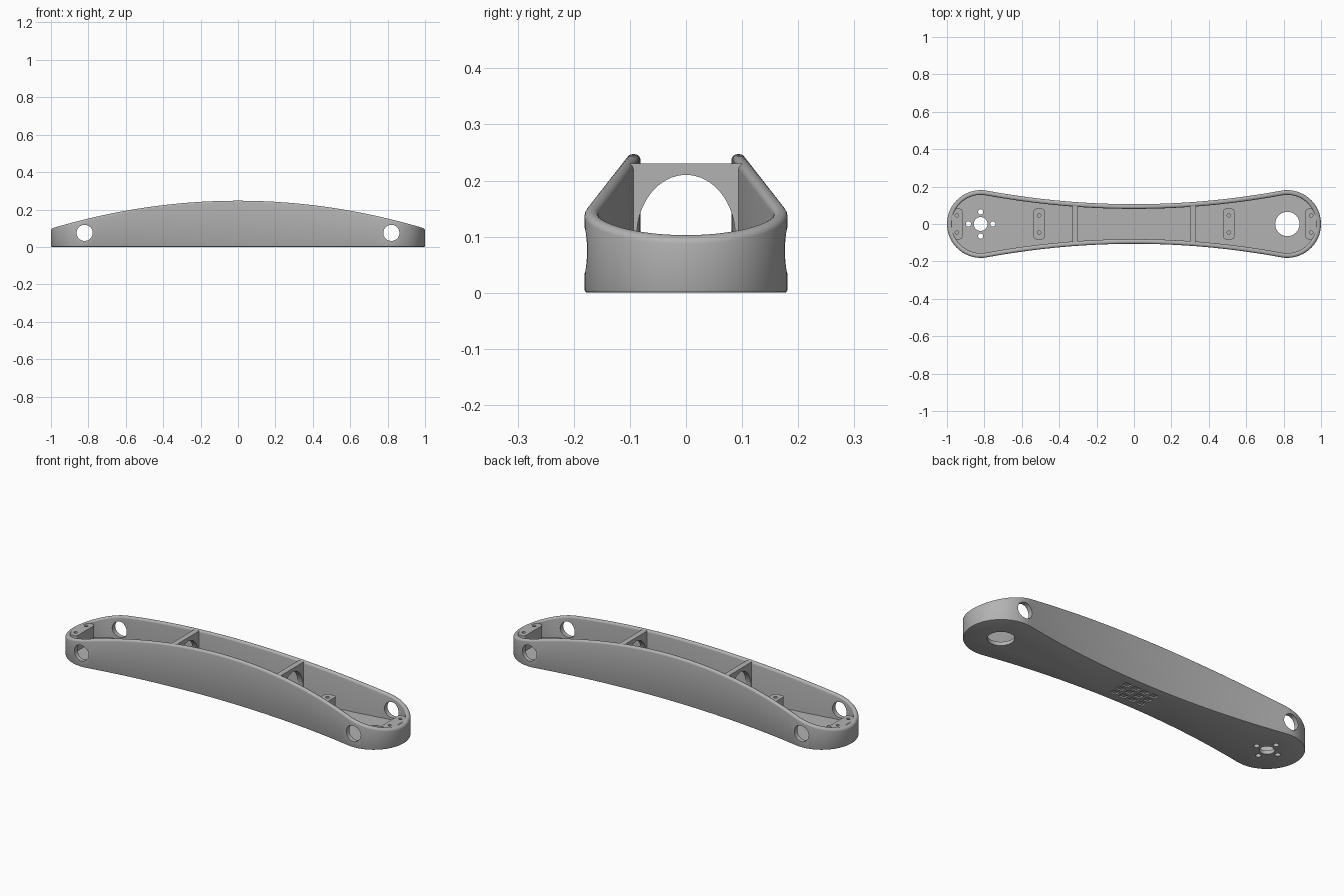
import bpy, bmesh, math
from mathutils import Matrix, Vector

cube = bpy.data.objects.get("Cube")
if cube:
    bpy.data.objects.remove(cube, do_unlink=True)

grey = bpy.data.materials.new("matte_grey")
grey.use_nodes = True
grey.diffuse_color = (0.45, 0.45, 0.45, 1)
grey.node_tree.nodes["Principled BSDF"].inputs["Base Color"].default_value = (0.45, 0.45, 0.45, 1)

END_X, END_R, WAIST = 0.819, 0.181, 0.106
WALL, FLOOR, ROUND = 0.025, 0.02, 0.011


def make(name, bm):
    bmesh.ops.recalc_face_normals(bm, faces=bm.faces)
    mesh = bpy.data.meshes.new(name)
    bm.to_mesh(mesh)
    bm.free()
    mesh.materials.append(grey)
    obj = bpy.data.objects.new(name, mesh)
    bpy.context.collection.objects.link(obj)
    return obj


def add_box(bm, centre, size):
    mat = Matrix.Translation(centre) @ Matrix.Diagonal((*size, 1))
    return bmesh.ops.create_cube(bm, size=1, matrix=mat)["verts"]


def add_cylinder(bm, centre, radius, depth, axis="Z", stretch=1, sides=40):
    turn = {"Z": Matrix.Identity(4), "Y": Matrix.Rotation(math.pi / 2, 4, "X"),
            "X": Matrix.Rotation(math.pi / 2, 4, "Y")}[axis]
    mat = Matrix.Translation(centre) @ Matrix.Diagonal((1, 1, stretch, 1)) @ turn
    bmesh.ops.create_cone(bm, cap_ends=True, segments=sides, radius1=radius,
                          radius2=radius, depth=depth, matrix=mat)


def carve(obj, cutter_bm):
    cutter = make("cutter", cutter_bm)
    cutter.hide_render = True
    mod = obj.modifiers.new("cut", "BOOLEAN")
    mod.operation, mod.solver, mod.object = "DIFFERENCE", "EXACT", cutter
    activate(obj)
    bpy.ops.object.modifier_apply(modifier=mod.name)
    bpy.data.objects.remove(cutter, do_unlink=True)


def activate(obj):
    bpy.ops.object.select_all(action="DESELECT")
    obj.select_set(True)
    bpy.context.view_layer.objects.active = obj


def smooth(obj):
    activate(obj)
    bpy.ops.object.shade_smooth_by_angle(angle=math.radians(30))


def outline():
    """Points and outward normals: round ends joined by waisted sides."""
    tilt = 0.185
    touch_x = END_X - END_R * math.sin(tilt)
    curve = (END_R * math.cos(tilt) - WAIST) / touch_x ** 2
    half = []
    for i in range(33):
        a = -math.pi / 2 - tilt + (math.pi + 2 * tilt) * i / 32
        n = Vector((math.cos(a), math.sin(a)))
        half.append((Vector((END_X, 0)) + n * END_R, n))
    for i in range(1, 32):
        x = touch_x * (1 - 2 * i / 32)
        n = Vector((-2 * curve * x, 1)).normalized()
        half.append((Vector((x, WAIST + curve * x * x)), n))
    return half + [(-p, -n) for p, n in half]


def rim_height(x):
    return 0.247 - 0.149 * x * x


# Tray: cross-section swept round the outline (inset, height, measured from rim)
section = [(0.005, 0, False), (0.0015, 0.0015, False), (0, 0.005, False)]
for i in range(6):
    a = math.pi / 2 * i / 5
    section.append((ROUND * (1 - math.cos(a)), ROUND * (math.sin(a) - 1), True))
for i in range(6):
    a = math.pi / 2 * i / 5
    section.append((WALL - ROUND * (1 - math.sin(a)), ROUND * (math.cos(a) - 1), True))
section.append((WALL, FLOOR, False))

bm = bmesh.new()
rings = []
for inset, z, from_rim in section:
    ring = []
    for p, n in outline():
        q = p - n * inset
        ring.append(bm.verts.new((q.x, q.y, z + (rim_height(q.x) if from_rim else 0))))
    rings.append(ring)
for low, high in zip(rings, rings[1:]):
    for i in range(len(low)):
        j = (i + 1) % len(low)
        bm.faces.new((low[i], low[j], high[j], high[i]))
bm.faces.new(rings[0])
bm.faces.new(rings[-1])
tray = make("tray", bm)

# Openings: side holes, floor holes, bolt circle and underside pockets
cut = bmesh.new()
for side in (-1, 1):
    add_cylinder(cut, (side * 0.82, 0, 0.075), 0.043, 0.6, "Y")
add_cylinder(cut, (0.82, 0, 0), 0.065, 0.052)
add_cylinder(cut, (-0.82, 0, 0), 0.037, 0.052)
for k in range(4):
    a = k * math.pi / 2
    add_cylinder(cut, (-0.82 + 0.065 * math.cos(a), 0.065 * math.sin(a), 0), 0.014, 0.052, sides=20)
for col in range(4):
    for row in range(3):
        add_box(cut, ((col - 1.5) * 0.055, (row - 1) * 0.045, 0), (0.036, 0.03, 0.016))
carve(tray, cut)
smooth(tray)

for side, word in ((-1, "right"), (1, "left")):
    # Cross wall with an oval opening
    bm = bmesh.new()
    add_box(bm, (side * 0.315, 0, 0.12), (0.03, 0.2, 0.22))
    bulkhead = make(word + "_bulkhead", bm)
    cut = bmesh.new()
    add_cylinder(cut, (side * 0.315, 0, 0.1), 0.088, 0.1, "X", 1.25, 64)
    carve(bulkhead, cut)
    smooth(bulkhead)

    # Mounting blocks with two screw holes each
    for x, place in ((0.947, "end"), (0.507, "inner")):
        bm = bmesh.new()
        add_box(bm, (side * x, 0, 0.057), (0.06, 0.164, 0.092))
        uprights = [e for e in bm.edges
                    if abs(e.verts[0].co.z - e.verts[1].co.z) > 0.05]
        bmesh.ops.bevel(bm, geom=uprights, offset=0.015, segments=5,
                        profile=0.5, affect="EDGES")
        block = make(f"{word}_{place}_block", bm)
        cut = bmesh.new()
        for y in (-0.046, 0.046):
            add_cylinder(cut, (side * x, y, 0.1), 0.009, 0.1, sides=20)
        carve(block, cut)
        smooth(block)
